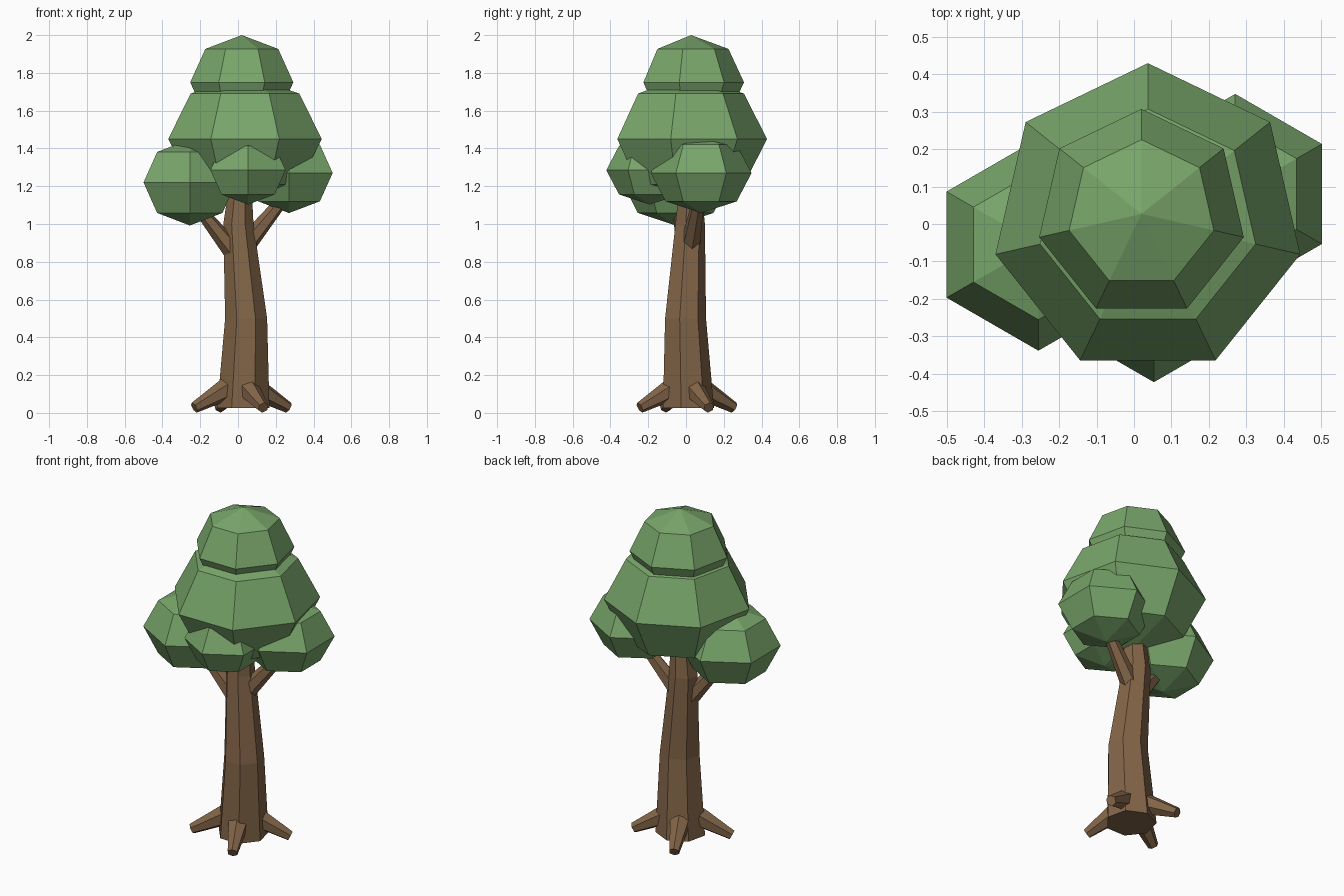
import bpy, bmesh, math
from mathutils import Vector

if "Cube" in bpy.data.objects:
    bpy.data.objects.remove(bpy.data.objects["Cube"])


def flat_material(name, rgb):
    m = bpy.data.materials.new(name)
    m.diffuse_color = (*rgb, 1)
    m.use_nodes = True
    m.node_tree.nodes["Principled BSDF"].inputs["Base Color"].default_value = m.diffuse_color
    return m


LEAF = flat_material("leaf green", (0.19, 0.38, 0.145))
BARK = flat_material("bark brown", (0.225, 0.13, 0.065))


def finish(name, bm, mat):
    bmesh.ops.recalc_face_normals(bm, faces=bm.faces[:])
    mesh = bpy.data.meshes.new(name)
    bm.to_mesh(mesh)
    bm.free()
    mesh.materials.append(mat)
    obj = bpy.data.objects.new(name, mesh)
    bpy.context.collection.objects.link(obj)
    return obj


def loft(name, rings, mat):
    """Skin a list of equal-length point rings and cap both ends."""
    bm = bmesh.new()
    loops = [[bm.verts.new(p) for p in ring] for ring in rings]
    n = len(loops[0])
    for a, b in zip(loops, loops[1:]):
        for i in range(n):
            j = (i + 1) % n
            bm.faces.new((a[i], a[j], b[j], b[i]))
    bm.faces.new(loops[0])
    bm.faces.new(loops[-1])
    return finish(name, bm, mat)


def level_ring(x, y, z, r, n):
    angles = [math.pi / 2 + math.tau * i / n for i in range(n)]
    return [(x + r * math.cos(a), y + r * math.sin(a), z) for a in angles]


def limb(name, start, end, r1, r2, n=6):
    """Tapered faceted stick between two points."""
    start, end = Vector(start), Vector(end)
    axis = (end - start).normalized()
    side = axis.cross(Vector((0, 0, 1))).normalized()
    up = side.cross(axis)
    rings = []
    for c, r in ((start, r1), (end, r2)):
        rings.append([c + r * (math.cos(a) * up + math.sin(a) * side)
                      for a in (math.tau * i / n for i in range(n))])
    return loft(name, rings, BARK)


def clump(name, centre, radius, height, n):
    """Coarse four-band ball of leaves with a corner facing the back."""
    bm = bmesh.new()
    x, y, z = centre
    k = math.sqrt(0.5)
    loops = [[bm.verts.new(p) for p in level_ring(x, y, z + dz * height, f * radius, n)]
             for dz, f in ((-k, k), (0, 1), (k, k))]
    bottom = bm.verts.new((x, y, z - height))
    top = bm.verts.new((x, y, z + height))
    for i in range(n):
        j = (i + 1) % n
        for a, b in zip(loops, loops[1:]):
            bm.faces.new((a[i], a[j], b[j], b[i]))
        bm.faces.new((loops[0][j], loops[0][i], bottom))
        bm.faces.new((loops[-1][i], loops[-1][j], top))
    return finish(name, bm, LEAF)


# Foliage
clump("top_crown", (0.02, 0.027, 1.75), 0.28, 0.25, 7)
clump("main_crown", (0.037, 0.012, 1.45), 0.417, 0.34, 7)
clump("left_clump", (-0.255, -0.055, 1.22), 0.283, 0.228, 6)
clump("right_clump", (0.27, 0.08, 1.27), 0.267, 0.212, 6)
clump("front_clump", (0.053, -0.192, 1.285), 0.23, 0.182, 6)

# Bent seven-sided trunk
trunk = [(0.028, 0.006, 0.025, 0.142), (0.043, -0.008, 0.5, 0.114),
         (0.002, 0.018, 1.0, 0.082), (0.015, 0.02, 1.25, 0.056)]
loft("trunk", [level_ring(*t, 7) for t in trunk], BARK)

# Branches
limb("left_branch", (-0.02, 0.0, 0.85), (-0.23, -0.045, 1.11), 0.055, 0.028)
limb("right_branch", (0.03, 0.02, 0.875), (0.255, 0.07, 1.15), 0.055, 0.03)

# Four roots spread a quarter turn apart
for i in range(4):
    a = math.radians(25 + 90 * i)
    d = Vector((math.cos(a), math.sin(a), 0))
    base = Vector((0.018, 0.005, 0))
    limb(f"root_{i + 1}", base + d * 0.09 + Vector((0, 0, 0.125)),
         base + d * 0.275 + Vector((0, 0, 0.028)), 0.06, 0.03)
